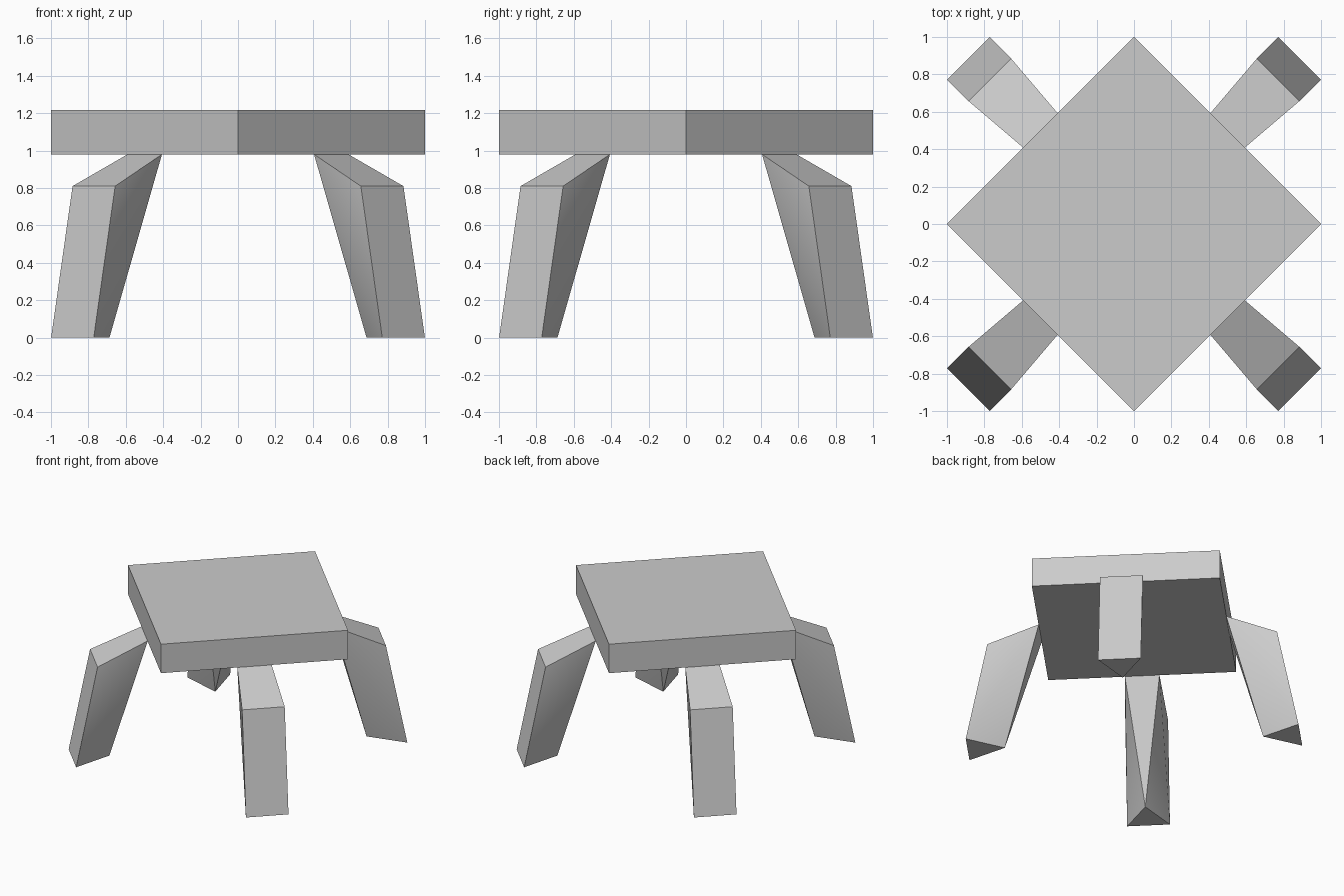
import bpy
import bmesh
from math import radians
from mathutils import Matrix

cube = bpy.data.objects.get("Cube")
if cube:
    bpy.data.objects.remove(cube, do_unlink=True)

grey = bpy.data.materials.new("light_grey")
grey.use_nodes = True
colour = (0.6, 0.6, 0.6, 1)
grey.diffuse_color = colour
grey.node_tree.nodes["Principled BSDF"].inputs["Base Color"].default_value = colour


def make_object(name, bm):
    bmesh.ops.recalc_face_normals(bm, faces=bm.faces)
    mesh = bpy.data.meshes.new(name)
    bm.to_mesh(mesh)
    bm.free()
    mesh.materials.append(grey)
    obj = bpy.data.objects.new(name, mesh)
    bpy.context.collection.objects.link(obj)
    return obj


# Seat: square slab turned corner-forward
bm = bmesh.new()
bmesh.ops.create_cube(bm, size=1)
bmesh.ops.scale(bm, vec=(2 ** 0.5, 2 ** 0.5, 0.238), verts=bm.verts)
bmesh.ops.rotate(bm, matrix=Matrix.Rotation(radians(45), 3, "Z"), verts=bm.verts)
bmesh.ops.translate(bm, vec=(0, 0, 1.099), verts=bm.verts)
make_object("seat", bm)


# Bent leg along local +x: narrow hip edge, knee, triangular foot
def make_leg(name, angle):
    bm = bmesh.new()

    def pair(x, half_width, z):
        return [bm.verts.new((x, s * half_width, z)) for s in (-1, 1)]

    hip = pair(0.705, 0.13, 0.98)
    knee = pair(1.09, 0.161, 0.81)
    toe = pair(1.252, 0.161, 0)
    heel = bm.verts.new((0.972, 0, 0))
    bm.faces.new((hip[0], knee[0], knee[1], hip[1]))
    bm.faces.new((knee[0], toe[0], toe[1], knee[1]))
    bm.faces.new((toe[0], heel, toe[1]))
    bm.faces.new((hip[0], hip[1], heel))
    for i in (0, 1):
        bm.faces.new((hip[i], knee[i], toe[i]))
        bm.faces.new((hip[i], toe[i], heel))
    bmesh.ops.rotate(bm, matrix=Matrix.Rotation(radians(angle), 3, "Z"), verts=bm.verts)
    leg = make_object(name, bm)
    bpy.ops.object.select_all(action="DESELECT")
    leg.select_set(True)
    bpy.context.view_layer.objects.active = leg
    bpy.ops.object.shade_smooth_by_angle(angle=radians(35))


for name, angle in (("back_left_leg", 45), ("back_right_leg", 135),
                    ("front_right_leg", 225), ("front_left_leg", 315)):
    make_leg(name, angle)
